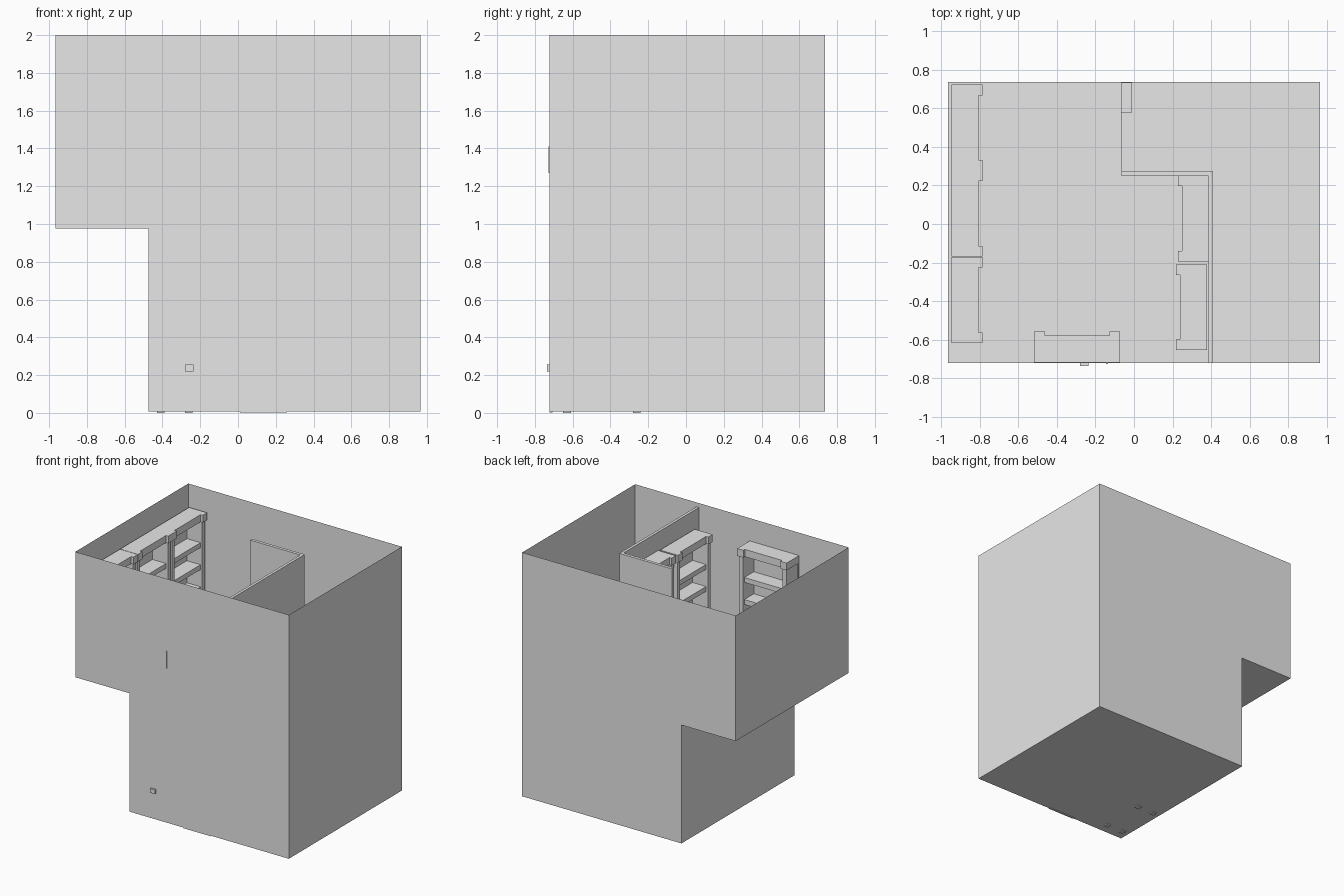
import bpy, bmesh

if "Cube" in bpy.data.objects:
    bpy.data.objects.remove(bpy.data.objects["Cube"])

grey = bpy.data.materials.new("plain grey")
grey.diffuse_color = (0.8, 0.8, 0.8, 1)
grey.use_nodes = True
grey.node_tree.nodes["Principled BSDF"].inputs["Base Color"].default_value = grey.diffuse_color

X0, X1, XS = -0.965, 0.965, -0.475   # overhang side, far side, lower storey side
Y0, Y1 = -0.722, 0.737
FLOOR = 1.0


def finish(bm, name):
    bmesh.ops.recalc_face_normals(bm, faces=bm.faces)
    me = bpy.data.meshes.new(name)
    bm.to_mesh(me)
    bm.free()
    me.materials.append(grey)
    ob = bpy.data.objects.new(name, me)
    bpy.context.collection.objects.link(ob)
    return ob


def add_box(bm, x0, x1, y0, y1, z0, z1):
    vs = bmesh.ops.create_cube(bm, size=1)["verts"]
    for v in vs:
        v.co.x = x1 if v.co.x > 0 else x0
        v.co.y = y1 if v.co.y > 0 else y0
        v.co.z = z1 if v.co.z > 0 else z0


def box(name, *b):
    bm = bmesh.new()
    add_box(bm, *b)
    return finish(bm, name)


def slab(name, outline, z0, z1):
    bm = bmesh.new()
    face = bm.faces.new([bm.verts.new((x, y, z0)) for x, y in outline])
    new = bmesh.ops.extrude_face_region(bm, geom=[face], use_keep_orig=True)["geom"]
    for v in new:
        if isinstance(v, bmesh.types.BMVert):
            v.co.z = z1
    return finish(bm, name)


# Outer walls: stepped profile carried front to back, open at the top
profile = [(X0, 2), (X0, 0.985), (XS, 0.985), (XS, 0.008), (X1, 0.008), (X1, 2)]
bm = bmesh.new()
front = [bm.verts.new((x, Y0, z)) for x, z in profile]
back = [bm.verts.new((x, Y1, z)) for x, z in profile]
bm.faces.new(front)
bm.faces.new(back[::-1])
for i in range(len(profile) - 1):
    bm.faces.new((front[i], back[i], back[i + 1], front[i + 1]))
finish(bm, "outer_walls")

# Upper floor around the stairwell, and the partition that guards it
slab("upper_floor", [(X0, Y0), (0.41, Y0), (0.41, 0.275), (-0.065, 0.275),
                     (-0.065, Y1), (X0, Y1)], 0.975, FLOOR)
slab("partition", [(0.41, Y0), (0.41, 0.275), (-0.065, 0.275), (-0.065, 0.25),
                   (0.388, 0.25), (0.388, Y0)], FLOOR, 1.965)


def bookcase(name, centre, back_pos, facing):
    """Bookcase 0.45 wide; facing is the axis and sign of its open side."""
    axis, sign = facing
    bm = bmesh.new()

    # u runs along the width, d runs from the back to the open side
    def part(u0, u1, d0, d1, z0, z1):
        a, b = sorted((back_pos + sign * d0, back_pos + sign * d1))
        if axis == "x":
            add_box(bm, a, b, centre + u0, centre + u1, z0, z1)
        else:
            add_box(bm, centre + u0, centre + u1, a, b, z0, z1)

    h = 0.223
    part(-h, h, 0, 0.012, FLOOR, 1.78)                 # back panel
    part(-h, h, 0, 0.142, 1.755, 1.815)                # top
    for s in (-1, 1):
        u = sorted((s * h, s * (h - 0.055)))
        part(*u, 0.142, 0.162, 1.755, 1.815)           # corner block
        u = sorted((s * (h - 0.008), s * (h - 0.045)))
        part(*u, 0.012, 0.15, FLOOR, 1.755)            # side
        u = sorted((s * h, s * (h - 0.055)))
        part(*u, 0.012, 0.16, FLOOR, 1.05)             # foot block
    for z in (1.04, 1.22, 1.40, 1.58):
        part(-h + 0.045, h - 0.045, 0.012, 0.135, z - 0.04, z)   # shelf
    finish(bm, name)


for i, y in enumerate((0.5, 0.055, -0.395)):
    bookcase(f"left_bookcase_{i + 1}", y, -0.948, ("x", 1))
bookcase("front_bookcase", -0.295, Y0 + 0.002, ("y", 1))
bookcase("right_bookcase_1", 0.028, 0.39, ("x", -1))
bookcase("right_bookcase_2", -0.432, 0.38, ("x", -1))

# Small fittings of the lower storey
box("door_panel", 0.01, 0.26, Y0, Y0 + 0.015, 0.003, 0.665)
box("door_handle", -0.28, -0.235, Y0 - 0.014, Y0 + 0.02, 0.22, 0.255)
box("stairwell_post", -0.065, -0.01, 0.58, Y1 - 0.002, 0.008, 0.8)
box("wall_tab", -0.145, -0.135, Y0 - 0.006, Y0 + 0.01, 1.27, 1.41)

# Stool under the upper floor
bm = bmesh.new()
add_box(bm, -0.43, -0.24, -0.66, -0.23, 0.21, 0.24)
for x in (-0.41, -0.26):
    for y in (-0.63, -0.26):
        add_box(bm, x - 0.02, x + 0.02, y - 0.02, y + 0.02, 0, 0.21)
finish(bm, "stool")
